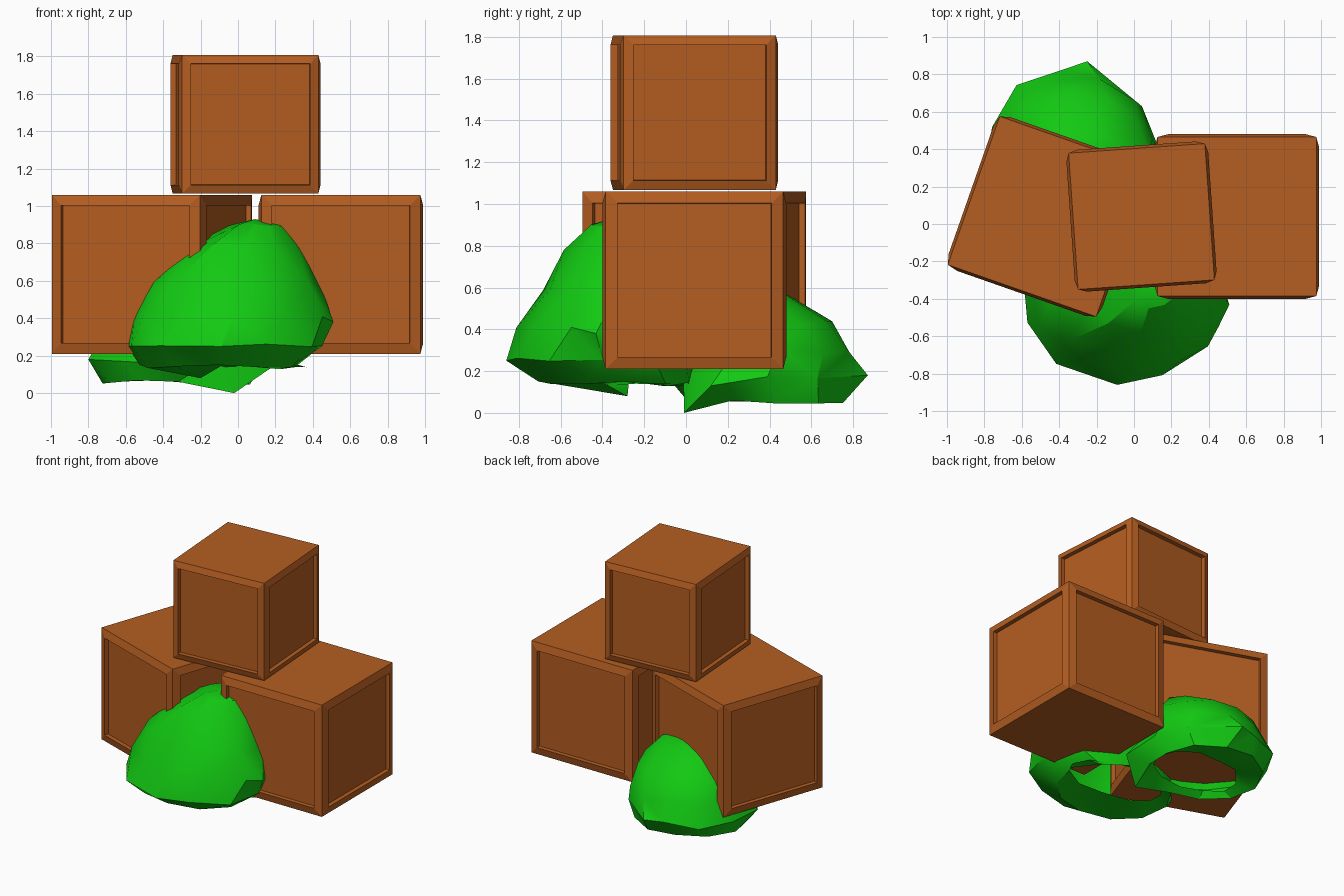
import bpy, bmesh, math, random
from mathutils import Vector, Matrix

random.seed(4)
default = bpy.data.objects.get("Cube")
if default:
    bpy.data.objects.remove(default, do_unlink=True)


def material(name, color):
    mat = bpy.data.materials.new(name)
    mat.use_nodes = True
    mat.diffuse_color = color
    node = mat.node_tree.nodes["Principled BSDF"]
    node.inputs["Base Color"].default_value = color
    node.inputs["Roughness"].default_value = 0.8
    return mat


wood = material("crate_wood", (0.46, 0.11, 0.015, 1))
leaves = material("bush_green", (0.006, 0.58, 0.006, 1))


def add_object(name, bm, mat):
    mesh = bpy.data.meshes.new(name)
    bm.to_mesh(mesh)
    bm.free()
    mesh.materials.append(mat)
    obj = bpy.data.objects.new(name, mesh)
    bpy.context.collection.objects.link(obj)
    return obj


def crate(name, center, size, turn, margin):
    """Box whose four sides bulge to a frame around a recessed panel."""
    bm = bmesh.new()
    bmesh.ops.create_cube(bm, size=1, matrix=Matrix.Diagonal((*size, 1)))
    bm.normal_update()
    sides = [f for f in bm.faces if abs(f.normal.z) < 0.5]
    bmesh.ops.inset_individual(bm, faces=sides, thickness=margin, depth=0.015)
    bm.normal_update()
    bmesh.ops.inset_individual(bm, faces=sides, thickness=0.002, depth=-0.03)
    obj = add_object(name, bm, wood)
    obj.location = center
    obj.rotation_euler.z = math.radians(turn)


def bush(name, rings, cap, tips, sides=11):
    """Faceted dome lofted through oval rings, open below.
    Each ring is (x min, x max, y min, y max, z)."""
    bm = bmesh.new()
    loops = []
    for level, (xa, xb, ya, yb, z) in enumerate(rings):
        loop = []
        for i in range(sides):
            a = math.tau * (i + 0.25 * (level % 2)) / sides
            r = random.uniform(0.95, 1.03)
            x = (xa + xb) / 2 + (xb - xa) / 2 * r * math.cos(a)
            y = (ya + yb) / 2 + (yb - ya) / 2 * r * math.sin(a)
            loop.append(bm.verts.new((x, y, z + random.uniform(-0.015, 0.015))))
        loops.append(loop)
    for low, high in zip(loops, loops[1:]):
        for i in range(sides):
            j = (i + 1) % sides
            bm.faces.new((low[i], low[j], high[j], high[i]))
    top = bm.verts.new(cap)
    for i in range(sides):
        bm.faces.new((loops[-1][i], loops[-1][(i + 1) % sides], top))
    # pull single corners out to the outermost points
    for tip in map(Vector, tips):
        min(bm.verts, key=lambda v: (v.co - tip).length).co = tip
    bmesh.ops.triangulate(bm, faces=[f for f in bm.faces if len(f.verts) > 3])
    obj = add_object(name, bm, leaves)
    obj.data.shade_smooth()
    obj.data.set_sharp_from_angle(angle=math.radians(30))


# Stacked crates
crate("left_crate", (0.55, 0.04, 0.635), (0.85, 0.85, 0.85), 0, 0.08)
crate("right_crate", (-0.46, 0.04, 0.635), (0.84, 0.84, 0.85), -19.3, 0.08)
crate("top_crate", (0.04, 0.04, 1.437), (0.73, 0.73, 0.74), 4, 0.065)

# Bushes tucked around the base
bush("front_bush",
     [(-0.4, 0.38, -0.42, -0.02, 0.15),
      (-0.52, 0.32, -0.7, 0.03, 0.14),
      (-0.6, 0.47, -0.86, 0.06, 0.26),
      (-0.55, 0.5, -0.8, 0.06, 0.4),
      (-0.48, 0.45, -0.7, 0.04, 0.6),
      (-0.29, 0.36, -0.58, -0.03, 0.78),
      (-0.05, 0.25, -0.45, -0.15, 0.89)],
     (0.09, -0.35, 0.93),
     [(0.51, -0.43, 0.38), (-0.09, -0.86, 0.25), (-0.2, -0.28, 0.08)])
bush("back_bush",
     [(-0.64, 0, 0.05, 0.5, 0.11),
      (-0.72, 0.08, 0, 0.76, 0.06),
      (-0.78, 0.13, -0.07, 0.85, 0.17),
      (-0.74, 0.11, 0, 0.79, 0.3),
      (-0.66, 0.08, 0.05, 0.71, 0.43),
      (-0.5, -0.04, 0.12, 0.5, 0.57)],
     (-0.28, 0.32, 0.64),
     [(-0.25, 0.87, 0.18), (-0.02, -0.01, 0), (0.17, 0.12, 0.13), (-0.8, 0.28, 0.18)])
